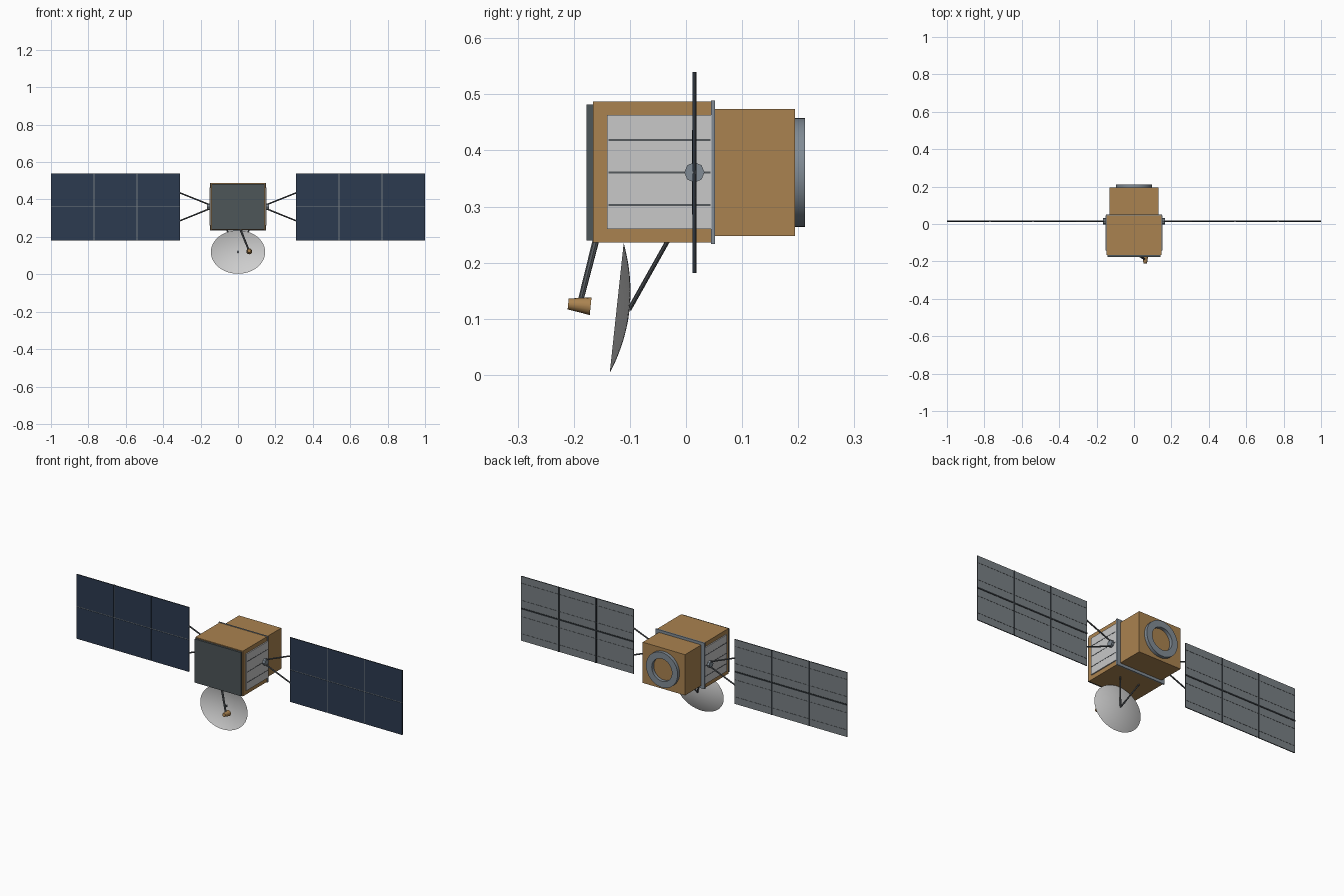
import bpy, bmesh, math
from mathutils import Vector, Matrix

cube = bpy.data.objects.get("Cube")
if cube:
    bpy.data.objects.remove(cube)


def material(name, r, g, b):
    m = bpy.data.materials.new(name)
    m.use_nodes = True
    m.diffuse_color = (r, g, b, 1)
    m.node_tree.nodes["Principled BSDF"].inputs["Base Color"].default_value = (r, g, b, 1)
    return m


GOLD = material("gold foil", 0.40, 0.225, 0.08)
SLATE = material("dark slate", 0.075, 0.092, 0.098)
BLUE = material("solar blue", 0.025, 0.043, 0.08)
BACK = material("panel grey", 0.19, 0.215, 0.23)
WHITE = material("radiator white", 0.58, 0.58, 0.58)
DISH = material("dish grey", 0.62, 0.62, 0.62)
STEEL = material("blue steel", 0.22, 0.26, 0.30)
ROD = material("strut grey", 0.09, 0.10, 0.11)
DARK = material("dark trim", 0.025, 0.03, 0.035)


def finish(name, bm, mats, smooth=False):
    me = bpy.data.meshes.new(name)
    bm.to_mesh(me)
    bm.free()
    ob = bpy.data.objects.new(name, me)
    bpy.context.collection.objects.link(ob)
    for m in mats:
        me.materials.append(m)
    if smooth:
        bpy.ops.object.select_all(action='DESELECT')
        ob.select_set(True)
        bpy.context.view_layer.objects.active = ob
        bpy.ops.object.shade_smooth_by_angle(angle=math.radians(35))
    return ob


def box(name, lo, hi, mat):
    lo, hi = Vector(lo), Vector(hi)
    bm = bmesh.new()
    bmesh.ops.create_cube(bm, size=1, matrix=Matrix.Translation((lo + hi) / 2)
                          @ Matrix.Diagonal((*(hi - lo), 1)))
    return finish(name, bm, [mat])


def rod(name, a, b, r1, r2, mat, sides=8, smooth=True):
    a, b = Vector(a), Vector(b)
    d = b - a
    bm = bmesh.new()
    bmesh.ops.create_cone(bm, cap_ends=True, segments=sides, radius1=r1, radius2=r2, depth=d.length,
                          matrix=Matrix.Translation((a + b) / 2)
                          @ d.to_track_quat('Z', 'Y').to_matrix().to_4x4())
    return finish(name, bm, [mat], smooth)


def lathe(name, profile, matrix, mat, sides=48, closed=False):
    """Spin (radius, height) points about z, then place the result."""
    bm = bmesh.new()
    vs = [bm.verts.new((r, 0, h)) for r, h in profile]
    es = [bm.edges.new(p) for p in zip(vs, vs[1:] + (vs[:1] if closed else []))]
    bmesh.ops.spin(bm, geom=vs + es, cent=(0, 0, 0), axis=(0, 0, 1),
                   angle=math.tau, steps=sides, use_duplicate=False)
    bmesh.ops.remove_doubles(bm, verts=bm.verts, dist=1e-5)
    bmesh.ops.recalc_face_normals(bm, faces=bm.faces)
    bmesh.ops.transform(bm, verts=bm.verts, matrix=matrix)
    return finish(name, bm, [mat], True)


MID = 0.361      # height of the body axis
WING_Y = 0.015   # plane of the solar wings

# Body
box("main_body", (-.146, -.166, .236), (.146, .046, .487), GOLD)
box("front_panel", (-.142, -.177, .240), (.142, -.165, .482), SLATE)
box("body_collar", (-.150, .045, .233), (.150, .052, .489), STEEL)
box("rear_body", (-.130, .051, .248), (.130, .194, .474), GOLD)
lathe("rear_ring", [(.062, 0), (.097, 0), (.097, .018), (.062, .018)],
      Matrix.Translation((0, .194, MID)) @ Matrix.Rotation(-math.pi / 2, 4, 'X'), STEEL, closed=True)

for side, s in (("left", 1), ("right", -1)):
    def span(a, b):
        return sorted((s * a, s * b))

    # Radiator with seams
    x0, x1 = span(.145, .152)
    box(f"{side}_radiator", (x0, -.141, .260), (x1, .045, .463), WHITE)
    x0, x1 = span(.150, .153)
    for i in (-1, 0, 1):
        z = MID + i * .058
        box(f"{side}_radiator_seam", (x0, -.138, z - .0018), (x1, .044, z + .0018), ROD)

    # Wing hub and yoke
    rod(f"{side}_hub", (s * .15, WING_Y, MID), (s * .166, WING_Y, MID), .018, .018, STEEL, 8, False)
    for k in (-1, 1):
        rod(f"{side}_yoke_strut", (s * .155, WING_Y, MID + k * .012),
            (s * .312, WING_Y, MID + k * .075), .004, .004, ROD)

    # Wing board with dark edges
    x0, x1 = span(.31, 1)
    board = box(f"{side}_wing_board", (x0, WING_Y - .0015, .182), (x1, WING_Y + .002, .540), BACK)
    board.data.materials.append(DARK)
    for f in board.data.polygons:
        f.material_index = int(abs(f.normal.y) < .5)

    # Solar cells on the front
    step = .69 / 3
    for i in range(3):
        for z0, z1 in ((.182, .359), (.363, .540)):
            a = .31 + i * step
            x0, x1 = span(a + (.002 if i else 0), a + step - (.002 if i < 2 else 0))
            box(f"{side}_solar_cell", (x0, WING_Y - .003, z0), (x1, WING_Y - .0014, z1), BLUE)

    # Ribs on the back
    for i in (1, 2):
        x0, x1 = span(.31 + i * step - .004, .31 + i * step + .004)
        box(f"{side}_wing_rib", (x0, WING_Y + .001, .182), (x1, WING_Y + .004, .540), DARK)
    x0, x1 = span(.31, 1)
    box(f"{side}_wing_spar", (x0, WING_Y + .001, MID - .004), (x1, WING_Y + .004, MID + .004), DARK)
    for dz in (-.14, -.045, .045, .14):
        z = MID + dz
        box(f"{side}_wing_wire", (x0, WING_Y + .001, z - .001), (x1, WING_Y + .003, z + .001), ROD)

# Oval dish, bowl opening forward and slightly up
R, DEPTH = .1167, .023
bowl = [(R * i / 10, -DEPTH * (1 - (i / 10) ** 2)) for i in range(11)]
place = (Matrix.Translation((0, -.1235, .119)) @ Matrix.Rotation(math.pi / 2 - .107, 4, 'X')
         @ Matrix.Diagonal((1.245, 1, 1, 1)))
lathe("dish", bowl, place, DISH)
rod("dish_centre", (0, -.107, .12), (0, -.100, .119), .005, .005, ROD)
for s in (-1, 1):
    rod("dish_strut", (s * .06, -.033, .238), (0, -.101, .117), .004, .004, ROD)

# Feed horn on its arm
rod("feed_arm", (.012, -.160, .242), (.058, -.189, .128), .006, .005, ROD)
rod("feed_horn", (.06, -.170, .1225), (.06, -.210, .1265), .0158, .0097, GOLD, 16)
